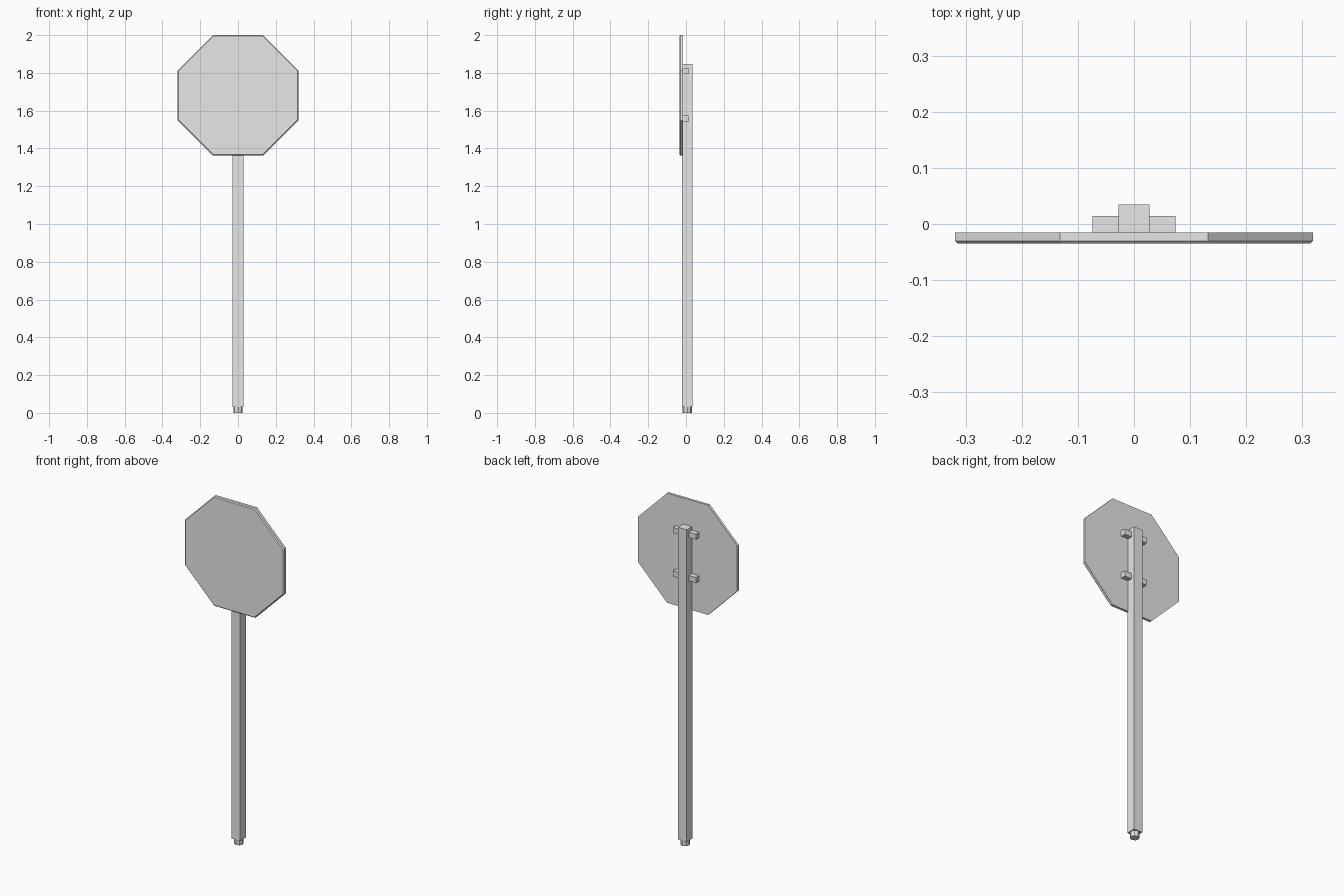
import bpy
import bmesh
import math
from mathutils import Matrix

if "Cube" in bpy.data.objects:
    bpy.data.objects.remove(bpy.data.objects["Cube"])

grey = bpy.data.materials.new("plain grey")
grey.diffuse_color = (0.8, 0.8, 0.8, 1)
grey.use_nodes = True
grey.node_tree.nodes["Principled BSDF"].inputs["Base Color"].default_value = grey.diffuse_color


def finish(name, bm):
    bmesh.ops.recalc_face_normals(bm, faces=bm.faces)
    mesh = bpy.data.meshes.new(name)
    bm.to_mesh(mesh)
    bm.free()
    mesh.materials.append(grey)
    obj = bpy.data.objects.new(name, mesh)
    bpy.context.collection.objects.link(obj)
    return obj


def box(name, x0, x1, y0, y1, z0, z1):
    bm = bmesh.new()
    m = Matrix.Translation(((x0 + x1) / 2, (y0 + y1) / 2, (z0 + z1) / 2))
    m = m @ Matrix.Diagonal((x1 - x0, y1 - y0, z1 - z0, 1))
    bmesh.ops.create_cube(bm, size=1, matrix=m)
    return finish(name, bm)


# Octagonal sign plate with a small chamfer around the front edge
APOTHEM, CENTRE_Z = 0.319, 1.681
bm = bmesh.new()
rings = []
for y, a in ((-0.035, APOTHEM - 0.005), (-0.030, APOTHEM), (-0.015, APOTHEM)):
    r = a / math.cos(math.pi / 8)
    angles = [math.pi / 8 + i * math.pi / 4 for i in range(8)]
    rings.append([bm.verts.new((r * math.cos(t), y, CENTRE_Z + r * math.sin(t)))
                  for t in angles])
bm.faces.new(rings[0])
bm.faces.new(rings[-1])
for a, b in zip(rings, rings[1:]):
    for i in range(8):
        j = (i + 1) % 8
        bm.faces.new((a[i], a[j], b[j], b[i]))
finish("sign_plate", bm)

# Square post
box("post", -0.028, 0.028, -0.021, 0.035, 0.032, 1.848)

# Mounting brackets behind the plate, on both sides of the post
for level, z in (("lower", 1.559), ("upper", 1.811)):
    box(level + "_bracket", -0.074, 0.074, -0.02, 0.014, z - 0.016, z + 0.016)

# Octagonal foot peg under the post
bm = bmesh.new()
bmesh.ops.create_cone(bm, cap_ends=True, segments=8, radius1=0.025, radius2=0.025,
                      depth=0.034, matrix=Matrix.Translation((0, 0.007, 0.017)))
finish("foot_peg", bm)
